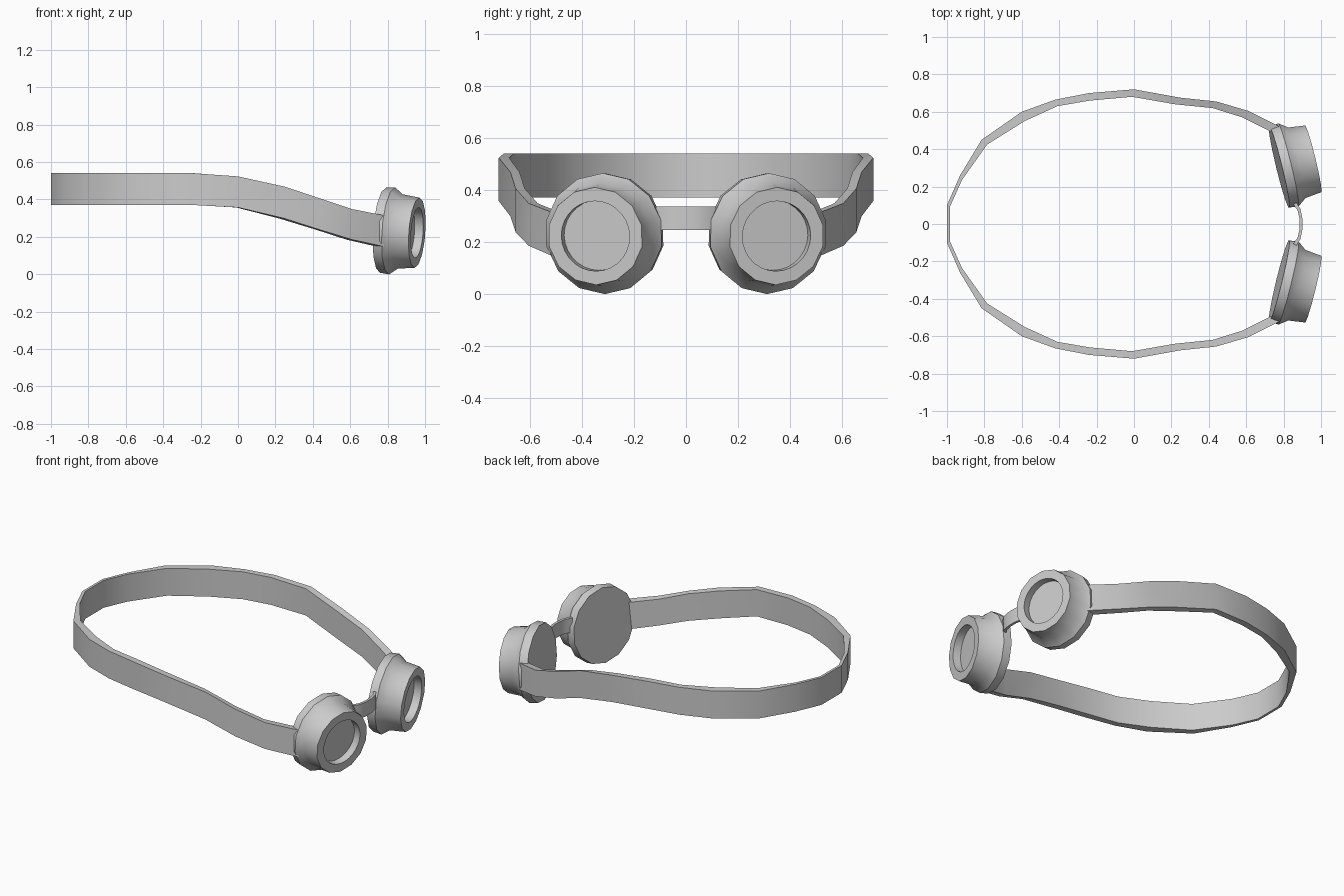
import bpy, bmesh, math
from mathutils import Vector

if "Cube" in bpy.data.objects:
    bpy.data.objects.remove(bpy.data.objects["Cube"])


def finish(bm, name, angle):
    """Turn a half model into an object mirrored across y = 0."""
    bmesh.ops.recalc_face_normals(bm, faces=bm.faces[:])
    mesh = bpy.data.meshes.new(name)
    bm.to_mesh(mesh)
    bm.free()
    ob = bpy.data.objects.new(name, mesh)
    bpy.context.collection.objects.link(ob)
    mod = ob.modifiers.new("mirror", 'MIRROR')
    mod.use_axis = (False, True, False)
    mod.merge_threshold = 0.0005
    bpy.ops.object.select_all(action='DESELECT')
    ob.select_set(True)
    bpy.context.view_layer.objects.active = ob
    bpy.ops.object.shade_smooth_by_angle(angle=math.radians(angle))
    return ob


def band(name, stations):
    """Sweep a four-cornered section: (outer x, y, inner x, y, bottom z, top z)."""
    bm = bmesh.new()
    rows = []
    for ox, oy, ix, iy, lo, hi in stations:
        rows.append([bm.verts.new(p) for p in
                     ((ox, oy, lo), (ox, oy, hi), (ix, iy, hi), (ix, iy, lo))])
    for a, b in zip(rows, rows[1:]):
        for i in range(4):
            j = (i + 1) % 4
            bm.faces.new((a[i], a[j], b[j], b[i]))
    bm.faces.new(rows[-1])
    return finish(bm, name, 30)


# Head strap, from the middle of the back to the eye cup
band("strap", [
    (-1.00, 0.00, -0.985, 0.00, 0.37, 0.54),
    (-1.00, 0.10, -0.985, 0.09, 0.37, 0.54),
    (-0.93, 0.26, -0.92, 0.235, 0.37, 0.54),
    (-0.815, 0.45, -0.785, 0.425, 0.37, 0.54),
    (-0.60, 0.60, -0.585, 0.55, 0.37, 0.54),
    (-0.42, 0.665, -0.41, 0.63, 0.37, 0.54),
    (-0.24, 0.70, -0.235, 0.66, 0.37, 0.54),
    (0.00, 0.72, -0.01, 0.68, 0.357, 0.523),
    (0.25, 0.675, 0.22, 0.64, 0.298, 0.468),
    (0.44, 0.655, 0.42, 0.62, 0.237, 0.405),
    (0.61, 0.605, 0.58, 0.57, 0.185, 0.348),
    (0.78, 0.52, 0.74, 0.49, 0.148, 0.315),
])

# Nose bridge
band("nose_bridge", [
    (0.90, 0.00, 0.885, 0.00, 0.246, 0.335),
    (0.90, 0.03, 0.885, 0.027, 0.246, 0.335),
    (0.89, 0.08, 0.875, 0.072, 0.246, 0.335),
    (0.868, 0.115, 0.852, 0.105, 0.246, 0.335),
])

# Eye cups: lathed around an axis that splays outward and tips slightly down
center = Vector((0.776, 0.304, 0.235))
axis = Vector((0.97, 0.237, -0.07)).normalized()
side = axis.cross(Vector((0, 0, 1))).normalized()
up = side.cross(axis)
bm = bmesh.new()


def ring(depth, radius, count):
    verts = []
    for i in range(count):
        t = 2 * math.pi * i / count
        verts.append(bm.verts.new(center + axis * depth
                                  + radius * (math.cos(t) * up + math.sin(t) * side)))
    return verts


def loft(rings):
    for a, b in zip(rings, rings[1:]):
        for i in range(len(a)):
            j = (i + 1) % len(a)
            bm.faces.new((a[i], a[j], b[j], b[i]))


shell = [ring(d, r, 14) for d, r in
         ((0, 0.228), (0.05, 0.233), (0.095, 0.199), (0.187, 0.188))]
socket = [ring(d, 0.135, 28) for d in (0.187, 0.14)]
loft(shell)
loft(socket)
bm.faces.new(shell[0])
bm.faces.new(socket[-1])
# Front rim joins the 14-sided shell to the rounder lens socket
for i in range(14):
    o0, o1 = shell[-1][i], shell[-1][(i + 1) % 14]
    s0, s1, s2 = (socket[0][(2 * i + k) % 28] for k in range(3))
    bm.faces.new((o0, s1, s0))
    bm.faces.new((o0, o1, s1))
    bm.faces.new((o1, s2, s1))
finish(bm, "eye_cups", 30)
